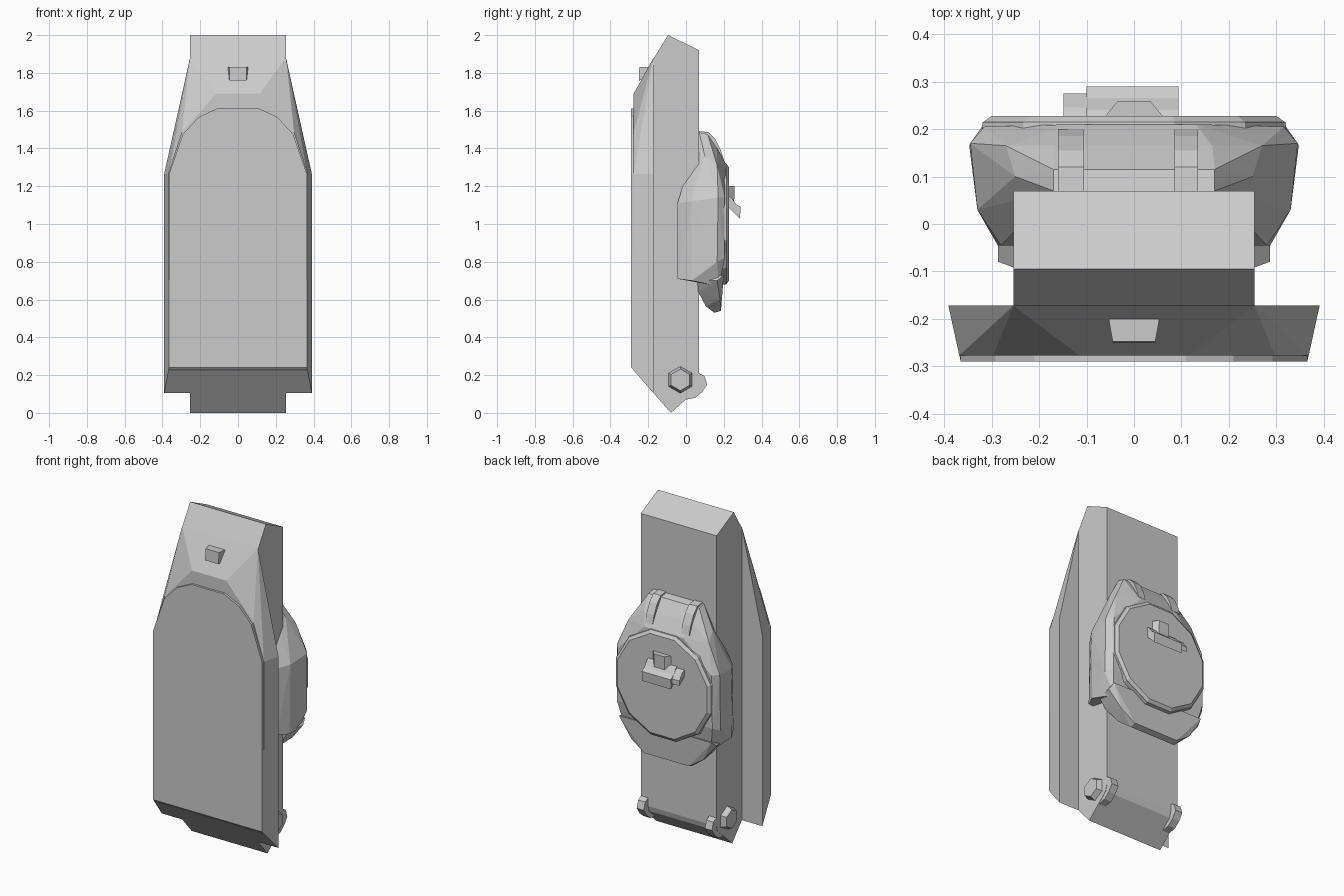
import bpy, bmesh, math
from mathutils import Matrix

if "Cube" in bpy.data.objects:
    bpy.data.objects.remove(bpy.data.objects["Cube"])


def finish(name, bm):
    bmesh.ops.dissolve_limit(bm, angle_limit=math.radians(1),
                             verts=bm.verts[:], edges=bm.edges[:])
    bmesh.ops.recalc_face_normals(bm, faces=bm.faces[:])
    me = bpy.data.meshes.new(name)
    bm.to_mesh(me)
    bm.free()
    ob = bpy.data.objects.new(name, me)
    bpy.context.collection.objects.link(ob)
    return ob


def hull(name, pts):
    """Faceted solid around points (x, y, z), mirrored across x = 0."""
    bm = bmesh.new()
    for x, y, z in pts:
        for s in ((1, -1) if x else (1,)):
            bm.verts.new((s * x, y, z))
    res = bmesh.ops.convex_hull(bm, input=bm.verts[:])
    junk = {e for e in res["geom_interior"] + res["geom_unused"]
            if isinstance(e, bmesh.types.BMVert)}
    bmesh.ops.delete(bm, geom=list(junk), context='VERTS')
    return finish(name, bm)


def extrude_x(name, profile, x0, x1):
    """Extrude a (y, z) profile between two x positions."""
    bm = bmesh.new()
    face = bm.faces.new([bm.verts.new((x0, y, z)) for y, z in profile])
    out = bmesh.ops.extrude_face_region(bm, geom=[face])
    vs = [v for v in out["geom"] if isinstance(v, bmesh.types.BMVert)]
    bmesh.ops.translate(bm, verts=vs, vec=(x1 - x0, 0, 0))
    return finish(name, bm)


def cone(name, sides, r1, r2, depth, matrix):
    bm = bmesh.new()
    bmesh.ops.create_cone(bm, cap_ends=True, segments=sides, radius1=r1,
                          radius2=r2, depth=depth, matrix=matrix)
    return finish(name, bm)


# Central column
extrude_x("main_column", [(-.08, 0), (.06, .125), (.07, .16), (.07, 1.92),
                          (-.095, 2), (-.172, 1.875), (-.172, .105)], -.254, .254)
# Lower front wedge that closes the column into the shell
extrude_x("lower_wedge", [(-.08, 0), (-.05, .2), (-.277, .225)], -.254, .254)

# Front shell with chamfered sides and sloping shoulders
hull("front_shell", [
    (.391, -.172, .105), (.391, -.172, 1.265), (.295, -.172, 1.69),
    (.254, -.172, 1.88), (.368, -.277, .225), (.368, -.277, 1.265),
    (.297, -.277, 1.485), (.115, -.277, 1.69)])

# Raised arched front panel
arch = [(.365, 1.265), (.292, 1.475), (.21, 1.565), (.11, 1.612)]
hull("front_panel",
     [(.365, -.29, .24), (.368, -.276, .225)] +
     [(x, y, z) for x, z in arch for y in (-.276, -.29)])

# Small catch on the upper slope
hull("front_catch", [(.054, -.197, 1.83), (.045, -.247, 1.83), (.05, -.18, 1.77),
                     (.045, -.25, 1.76), (.054, -.17, 1.83)])

# Rear pod that straddles the column
hull("rear_pod", [
    (.287, -.045, .71), (.28, -.045, 1.11), (.325, .03, .70), (.33, .03, 1.12),
    (.255, .06, 1.29), (.17, .07, 1.485), (.17, .115, 1.475), (.165, .165, 1.40),
    (.25, .10, 1.36), (.347, .165, .80), (.345, .17, 1.14), (.27, .165, 1.31),
    (.29, .175, .67), (.32, .205, .82), (.315, .205, 1.14), (.13, .21, 1.32)])

# Rounded lower lip of the pod
hull("pod_lower_lip", [
    (.30, .06, .70), (.26, .065, .64), (.20, .105, .565), (.15, .15, .53),
    (.15, .185, .54), (.24, .18, .60), (.32, .165, .70), (.31, .20, .73)])

# Rolled straps over the top of the pod
strap = [(.065, 1.40), (.065, 1.492), (.12, 1.486), (.155, 1.45),
         (.185, 1.39), (.20, 1.34), (.15, 1.32)]
for side, (a, b) in {"left": (-.16, -.105), "right": (.085, .135)}.items():
    extrude_x("top_strap_" + side, strap, a, b)

# Round rear cover, a wide chamfered plate
back = Matrix.Rotation(-math.pi / 2, 4, 'X')
turn = Matrix.Rotation(math.pi / 12, 4, 'Z')
cone("rear_cover", 12, .337, .33, .05,
     Matrix.Translation((0, .19, 1.0)) @ back @ turn)
cone("rear_cover_face", 12, .33, .31, .014,
     Matrix.Translation((0, .221, 1.0)) @ back @ turn)

# Latch on the rear cover: bracket, slanted handle, end tab
hull("latch_bracket", [(.065, .222, 1.20), (.035, .258, 1.20),
                       (.065, .222, 1.12), (.035, .255, 1.12)])
extrude_x("latch_handle", [(.222, 1.15), (.24, 1.14), (.265, 1.105), (.29, 1.09),
                           (.285, 1.03), (.265, 1.05), (.222, 1.09)], -.10, .094)
extrude_x("latch_end_tab", [(.225, 1.14), (.245, 1.13), (.275, 1.09),
                            (.275, 1.06), (.225, 1.10)], -.148, -.10)

# Hinge bolts and rear bottom tabs on both sides
tab = [(.0, .07), (.05, .08), (.085, .11), (.112, .15),
       (.098, .195), (.06, .215), (.05, .12)]
for side, s in (("left", -1), ("right", 1)):
    cone("hinge_bolt_" + side, 6, .072, .057, .035,
         Matrix.Translation((s * .269, -.03, .175))
         @ Matrix.Rotation(s * math.pi / 2, 4, 'Y')
         @ Matrix.Rotation(math.pi / 2, 4, 'Z'))
    extrude_x("bottom_tab_" + side, tab, s * .205, s * .252)
